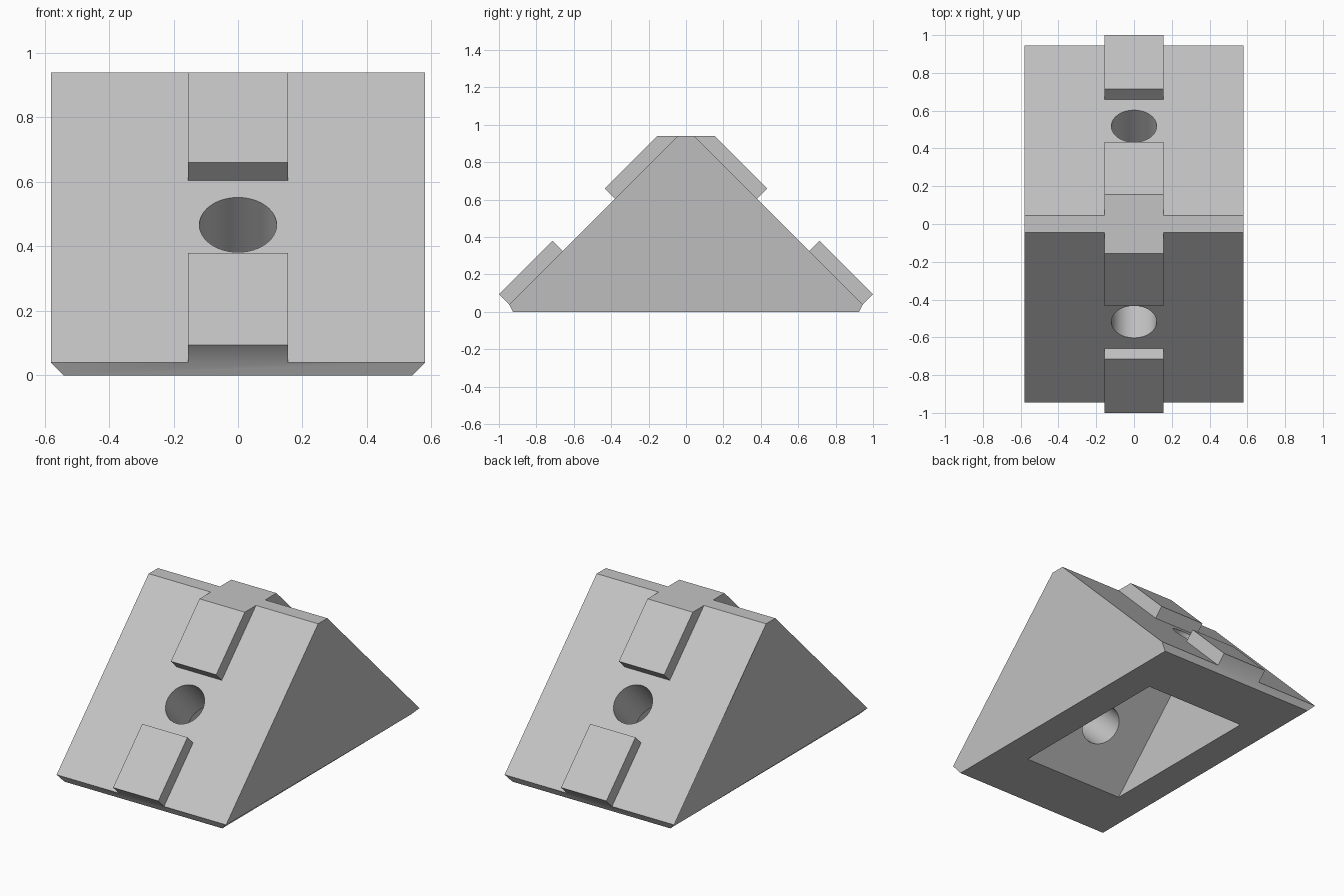
import bpy, bmesh, math
from mathutils import Matrix, Vector

cube = bpy.data.objects.get("Cube")
if cube:
    bpy.data.objects.remove(cube, do_unlink=True)

grey = bpy.data.materials.new("light_grey")
grey.use_nodes = True
COLOUR = (0.55, 0.55, 0.55, 1)
grey.diffuse_color = COLOUR
grey.node_tree.nodes["Principled BSDF"].inputs["Base Color"].default_value = COLOUR

HALF_X, EDGE_Y, RIDGE_Y, EDGE_Z, TOP = 0.58, 0.945, 0.045, 0.04, 0.94
KEY_X, HOLE_R = 0.155, 0.12


def finish(name, bm):
    bmesh.ops.recalc_face_normals(bm, faces=bm.faces)
    mesh = bpy.data.meshes.new(name)
    bm.to_mesh(mesh)
    bm.free()
    mesh.materials.append(grey)
    obj = bpy.data.objects.new(name, mesh)
    bpy.context.collection.objects.link(obj)
    return obj


def prism(name, profile, half_x):
    """Extrude a (y, z) profile along x."""
    bm = bmesh.new()
    face = bm.faces.new([bm.verts.new((-half_x, y, z)) for y, z in profile])
    new = bmesh.ops.extrude_face_region(bm, geom=[face])["geom"]
    verts = [v for v in new if isinstance(v, bmesh.types.BMVert)]
    bmesh.ops.translate(bm, verts=verts, vec=(2 * half_x, 0, 0))
    return finish(name, bm)


def mirrored(profile):
    return profile + [(-y, z) for y, z in reversed(profile)]


def combine(target, tool, operation):
    mod = target.modifiers.new(tool.name, 'BOOLEAN')
    mod.operation, mod.solver, mod.object = operation, 'EXACT', tool
    bpy.context.view_layer.objects.active = target
    bpy.ops.object.modifier_apply(modifier=mod.name)
    bpy.data.objects.remove(tool, do_unlink=True)


# Wedge body with a chamfered base
body = prism("corner_bracket", mirrored([
    (-0.925, 0), (-EDGE_Y, EDGE_Z), (-RIDGE_Y, TOP)]), HALF_X)
for v in body.data.vertices:
    if v.co.z < 0.01:
        v.co.x = math.copysign(HALF_X - 0.04, v.co.x)

# Raised saddle key over the ridge
combine(body, prism("ridge_key", mirrored([
    (-0.155, TOP), (-0.435, 0.66), (-0.355, 0.58)]), KEY_X), 'UNION')

# Lower keys on both slopes
for side in (-1, 1):
    profile = [(1.0, 0.095), (0.715, 0.38), (0.635, 0.3), (0.92, 0.015 + EDGE_Z)]
    profile[3:] = [(0.9, 0.085), (EDGE_Y, EDGE_Z)]
    combine(body, prism("lower_key", [(side * y, z) for y, z in profile], KEY_X), 'UNION')

# Triangular pocket opening through the base
combine(body, prism("pocket", [(-0.6, -0.05), (0, 0.55), (0.6, -0.05)], 0.345), 'DIFFERENCE')

# Bolt holes square to each slope, opening into the pocket
for side in (-1, 1):
    axis = Vector((0, side, 1)).normalized()
    centre = Vector((0, side * 0.518, 0.467)) - axis * 0.1
    bm = bmesh.new()
    bmesh.ops.create_cone(
        bm, cap_ends=True, segments=48, radius1=HOLE_R, radius2=HOLE_R, depth=0.5,
        matrix=Matrix.Translation(centre) @ axis.to_track_quat('Z', 'Y').to_matrix().to_4x4())
    combine(body, finish("bolt_hole", bm), 'DIFFERENCE')

# Merge leftover coplanar faces
bm = bmesh.new()
bm.from_mesh(body.data)
bmesh.ops.dissolve_limit(bm, angle_limit=math.radians(1), verts=bm.verts, edges=bm.edges)
bm.to_mesh(body.data)
bm.free()

bpy.ops.object.select_all(action='DESELECT')
body.select_set(True)
bpy.context.view_layer.objects.active = body
bpy.ops.object.shade_smooth_by_angle(angle=math.radians(30))
